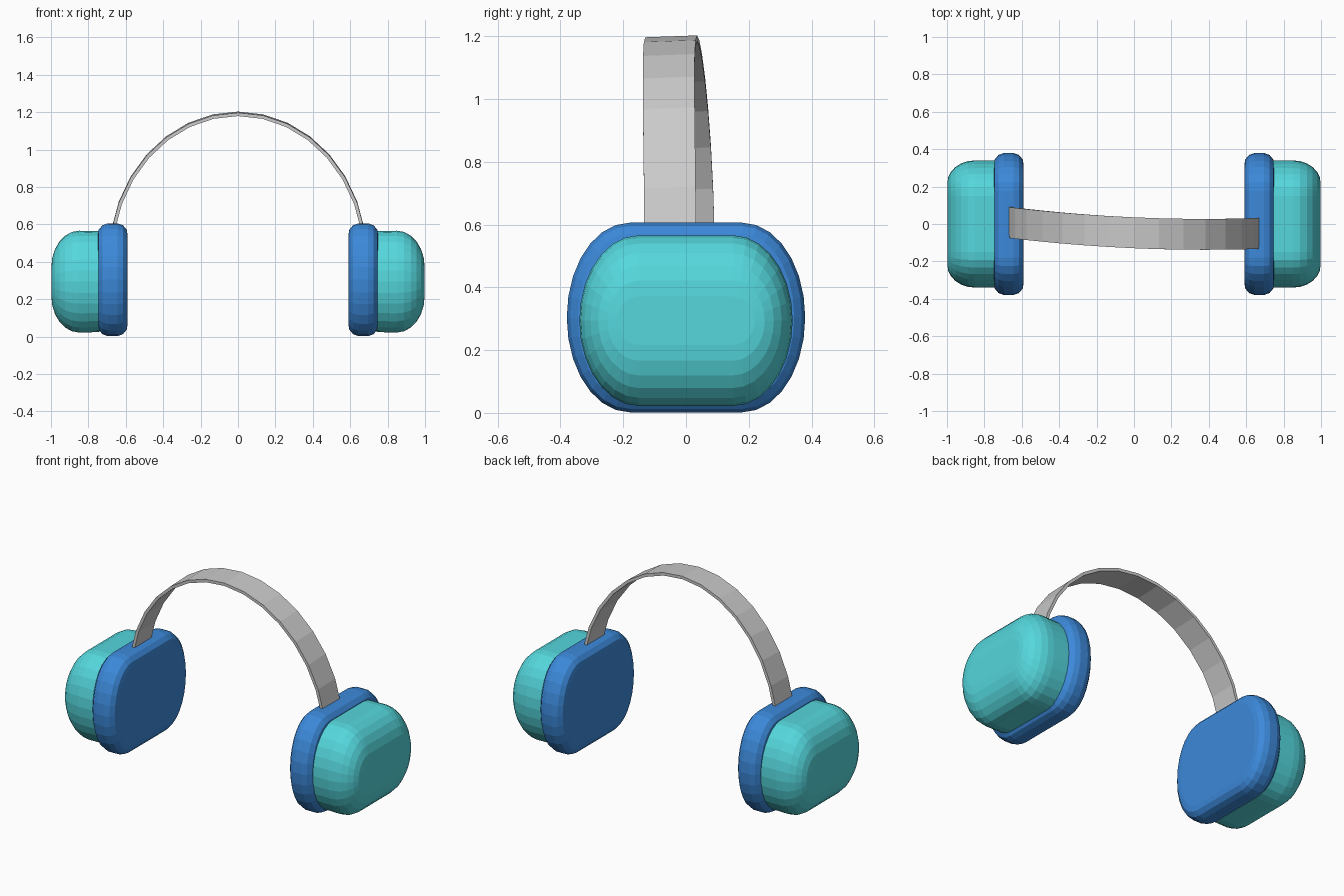
import bpy, bmesh
from math import sin, cos, pi, radians

if "Cube" in bpy.data.objects:
    bpy.data.objects.remove(bpy.data.objects["Cube"])


def material(name, color):
    m = bpy.data.materials.new(name)
    m.diffuse_color = (*color, 1)
    m.use_nodes = True
    m.node_tree.nodes["Principled BSDF"].inputs["Base Color"].default_value = m.diffuse_color
    return m


BLUE = material("blue", (0.045, 0.25, 0.70))
TEAL = material("teal", (0.09, 0.68, 0.72))


def outline(flat, ry, rz, zc, n=7):
    """Rounded outline in y/z: flat top and bottom with elliptical sides."""
    right = [(flat + ry * cos(a), zc + rz * sin(a))
             for a in (-pi / 2 + pi * i / (2 * n) for i in range(2 * n + 1))]
    left = [(-y, z) for y, z in reversed(right)]
    return right + left


def make_object(name, rings, mat=None):
    """Skin a list of closed rings and cap both ends."""
    bm = bmesh.new()
    loops = [[bm.verts.new(p) for p in r] for r in rings]
    for a, b in zip(loops, loops[1:]):
        for i in range(len(a)):
            j = (i + 1) % len(a)
            bm.faces.new((a[i], a[j], b[j], b[i]))
    bm.faces.new(loops[0])
    bm.faces.new(loops[-1])
    bmesh.ops.recalc_face_normals(bm, faces=bm.faces)
    me = bpy.data.meshes.new(name)
    bm.to_mesh(me)
    bm.free()
    ob = bpy.data.objects.new(name, me)
    bpy.context.collection.objects.link(ob)
    if mat:
        me.materials.append(mat)
    return ob


# Cushion profile: (x, inset from the full outline)
half = [(-0.08, 0.065), (-0.075, 0.035), (-0.055, 0.011), (-0.025, 0.0)]
cushion_profile = half + [(-x, d) for x, d in reversed(half)]

for side, s in (("left", -1), ("right", 1)):
    # Ear cushion
    make_object(f"{side}_ear_cushion",
                [[(s * (0.67 + x), y, z)
                  for y, z in outline(0.18, 0.20 - d, 0.302 - d, 0.304)]
                 for x, d in cushion_profile], BLUE)
    # Outer cup, domed towards the outside
    rings = [[(s * 0.74, y, z) for y, z in outline(0.15, 0.19, 0.270, 0.294)]]
    for k in range(7):
        f = k / 6 * pi / 2
        drop = 1 - cos(f)
        rings.append([(s * (0.85 + 0.148 * sin(f)), y, z) for y, z in
                      outline(0.15, 0.19 - 0.12 * drop,
                              0.272 - 0.195 * drop, 0.294)])
    make_object(f"{side}_ear_cup", rings, TEAL)

# Headband: half-ellipse strip, slightly skewed in y as it crosses over
band = []
for i in range(17):
    a = radians(-90 + 180 * i / 16)
    xo = 0.69 * sin(a)
    yc = -0.047 - 0.0435 * xo + 0.057 * xo * xo
    ring = []
    for w, t in ((-1, 0), (1, 0), (1, 0.018), (-1, 0.018)):
        ring.append(((0.69 - t) * sin(a), yc + 0.0825 * w,
                     0.42 + (0.78 - t) * cos(a) + 0.003 * w))
    band.append(ring)
make_object("headband", band)
